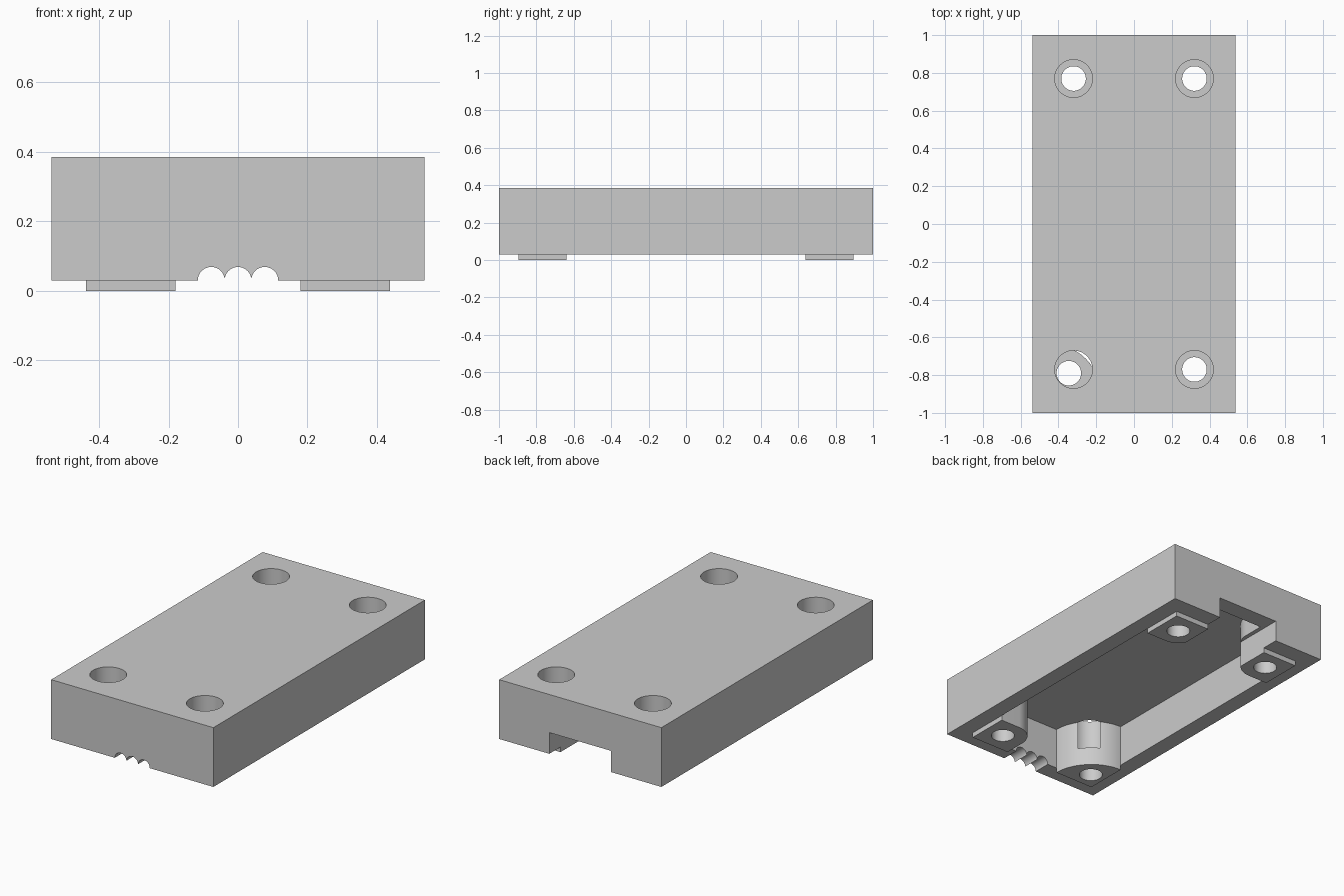
import bpy, bmesh
from math import cos, sin, pi

if "Cube" in bpy.data.objects:
    bpy.data.objects.remove(bpy.data.objects["Cube"], do_unlink=True)

BASE, TOP, CEILING = 0.03, 0.385, 0.28      # heights of rim, lid top, cavity ceiling
HALF_X, HALF_Y = 0.537, 1.0                 # outer half sizes
CAV_X, CAV_Y = 0.437, 0.895                 # cavity half sizes
HOLE_X, HOLE_Y = 0.32, 0.77                 # screw positions
BOSS_R = 0.128

grey = bpy.data.materials.new("plain grey")
grey.use_nodes = True
grey.diffuse_color = (0.6, 0.6, 0.6, 1)
grey.node_tree.nodes["Principled BSDF"].inputs["Base Color"].default_value = (0.6, 0.6, 0.6, 1)


def prism(name, outline, low, high, axis="Z"):
    """Extrude a flat outline along z, or along y with the outline in x and z."""
    bm = bmesh.new()
    place = (lambda a, b, h: (a, b, h)) if axis == "Z" else (lambda a, b, h: (a, h, b))
    face = bm.faces.new([bm.verts.new(place(a, b, low)) for a, b in outline])
    side = bmesh.ops.extrude_face_region(bm, geom=[face])["geom"]
    shift = place(0, 0, high - low)
    bmesh.ops.translate(bm, vec=shift, verts=[v for v in side if isinstance(v, bmesh.types.BMVert)])
    bmesh.ops.recalc_face_normals(bm, faces=bm.faces)
    mesh = bpy.data.meshes.new(name)
    bm.to_mesh(mesh)
    bm.free()
    mesh.materials.append(grey)
    obj = bpy.data.objects.new(name, mesh)
    bpy.context.collection.objects.link(obj)
    return obj


def rect(x0, x1, y0, y1):
    return [(x0, y0), (x1, y0), (x1, y1), (x0, y1)]


def arc(cx, cy, r, start=0, end=2 * pi, steps=48):
    count = steps if end - start >= 2 * pi else steps + 1
    return [(cx + r * cos(start + (end - start) * i / steps),
             cy + r * sin(start + (end - start) * i / steps)) for i in range(count)]


def combine(target, part, operation):
    """Apply a boolean and discard the helper."""
    mod = target.modifiers.new(operation, "BOOLEAN")
    mod.operation, mod.solver, mod.object = operation, "EXACT", part
    bpy.context.view_layer.objects.active = target
    bpy.ops.object.modifier_apply(modifier=mod.name)
    bpy.data.objects.remove(part, do_unlink=True)


# Hollow shell
lid = prism("enclosure_lid", rect(-HALF_X, HALF_X, -HALF_Y, HALF_Y), BASE, TOP)
combine(lid, prism("cavity", rect(-CAV_X, CAV_X, -CAV_Y, CAV_Y), -0.1, CEILING), "DIFFERENCE")

# Screw bosses in the corners, each ending in a raised foot pad
corners = [(sx, sy) for sx in (-1, 1) for sy in (-1, 1)]
for sx, sy in corners:
    if (sx, sy) == (-1, -1):
        # Quarter-round boss
        shape = [(CAV_X, CAV_Y)] + arc(CAV_X, CAV_Y, CAV_X - HOLE_X + 0.14, pi, 1.5 * pi, 24)
    else:
        # Square boss with a rounded inner corner
        cx, cy = 0.18 + BOSS_R, 0.64 + BOSS_R
        shape = [(CAV_X, CAV_Y), (0.18, CAV_Y)] + arc(cx, cy, BOSS_R, pi, 1.5 * pi, 16) + [(CAV_X, 0.64)]
    combine(lid, prism("boss", [(sx * x, sy * y) for x, y in shape], 0, CEILING + 0.03), "UNION")

# Screw holes with deep counterbores; one screw hole sits off centre
for sx, sy in corners:
    hx, hy = (0.345, 0.79) if (sx, sy) == (-1, -1) else (HOLE_X, HOLE_Y)
    combine(lid, prism("counterbore", arc(sx * HOLE_X, sy * HOLE_Y, 0.1), 0.11, 0.5), "DIFFERENCE")
    combine(lid, prism("screw_hole", arc(sx * hx, sy * hy, 0.065), -0.1, 0.2), "DIFFERENCE")

# Connector opening at the back
combine(lid, prism("opening", rect(-0.205, 0.205, -0.1, 0.157), 0.6, 1.1, "Y"), "DIFFERENCE")

# Three cable grooves through the front wall
for i in (-1, 0, 1):
    combine(lid, prism("groove", arc(i * 0.077, BASE, 0.0388, steps=32), -1.1, -0.8, "Y"), "DIFFERENCE")

bpy.ops.object.select_all(action="DESELECT")
lid.select_set(True)
bpy.context.view_layer.objects.active = lid
bpy.ops.object.shade_smooth_by_angle(angle=pi / 6)
